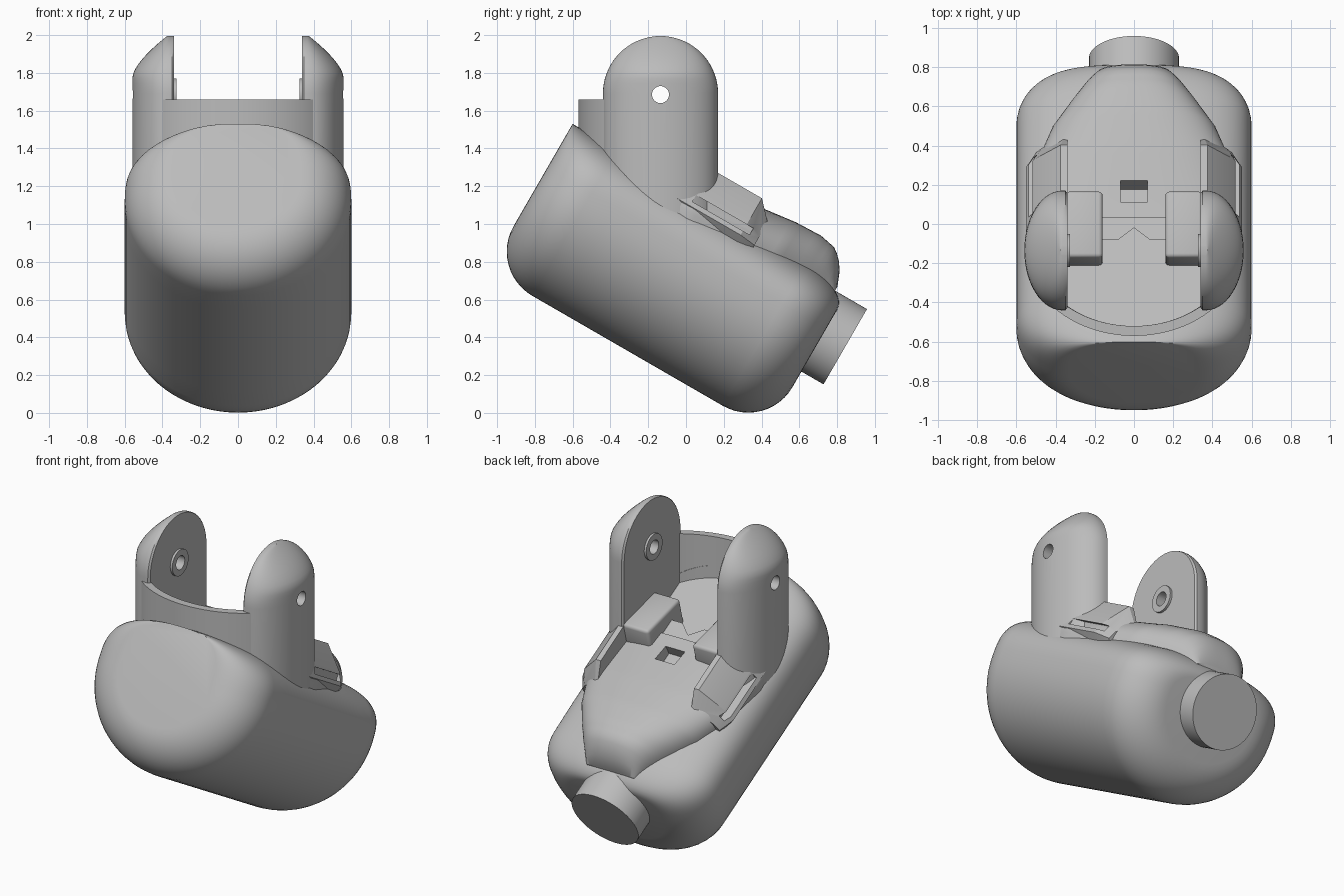
import bpy, bmesh, math
from mathutils import Vector, Matrix

cube = bpy.data.objects.get("Cube")
if cube:
    bpy.data.objects.remove(cube)

C, S = math.cos(math.radians(30)), 0.5
ARM_Y, HOLE_Z = -0.135, 1.685

grey = bpy.data.materials.new("light grey")
grey.use_nodes = True
grey.diffuse_color = (0.5, 0.5, 0.5, 1)
grey.node_tree.nodes["Principled BSDF"].inputs["Base Color"].default_value = (0.5, 0.5, 0.5, 1)


def tilt(x, u, w):
    """Tilted body frame: u runs back and down, w is the deck normal."""
    return Vector((x, u * C + w * S, w * C - u * S))


def finish(name, bm):
    bmesh.ops.recalc_face_normals(bm, faces=bm.faces)
    mesh = bpy.data.meshes.new(name)
    bm.to_mesh(mesh)
    bm.free()
    mesh.materials.append(grey)
    ob = bpy.data.objects.new(name, mesh)
    bpy.context.collection.objects.link(ob)
    return ob


def loft(name, rings):
    """Skin a list of closed rings and cap both ends."""
    bm = bmesh.new()
    vs = [[bm.verts.new(p) for p in r] for r in rings]
    n = len(vs[0])
    for a, b in zip(vs, vs[1:]):
        for i in range(n):
            bm.faces.new((a[i], a[(i + 1) % n], b[(i + 1) % n], b[i]))
    bm.faces.new(vs[0])
    bm.faces.new(vs[-1])
    return finish(name, bm)


def activate(ob):
    bpy.ops.object.select_all(action='DESELECT')
    ob.select_set(True)
    bpy.context.view_layer.objects.active = ob


def cut(ob, cutter):
    m = ob.modifiers.new("cut", 'BOOLEAN')
    m.operation, m.solver, m.object = 'DIFFERENCE', 'EXACT', cutter
    activate(ob)
    bpy.ops.object.modifier_apply(modifier=m.name)


def smooth(ob, angle=35):
    activate(ob)
    bpy.ops.object.shade_smooth_by_angle(angle=math.radians(angle))


def x_cylinder(name, r, x0, x1, n=32):
    angles = [2 * math.pi * i / n for i in range(n)]
    return loft(name, [[(x, ARM_Y + r * math.cos(a), HOLE_Z + r * math.sin(a)) for a in angles]
                       for x in (x0, x1)])


def tilted_box(name, x0, x1, u0, u1, w0, w1):
    return loft(name, [[tilt(x0, u, w0), tilt(x1, u, w0), tilt(x1, u, w1), tilt(x0, u, w1)]
                       for u in (u0, u1)])


def power(v, n):
    return math.copysign(abs(v) ** n, v)


def lerp(table, u):
    for (a, *p), (b, *q) in zip(table, table[1:]):
        if u <= b:
            t = (u - a) / (b - a)
            return [i + (j - i) * t for i, j in zip(p, q)]
    return table[-1][1:]


# Body: round-bottomed tilted capsule with a flat front and filleted ends
def body_ring(u, e, top):
    ring = []
    for i in range(80):
        a = 2 * math.pi * i / 80
        c, s = math.cos(a), math.sin(a)
        if s >= 0:
            x, w = power(c, 2 / 3), 0.7 + (top - 0.7) * power(s, 2 / 3)
        else:
            x, w = c, 0.7 + (0.57 - e) * s
        ring.append(tilt(x * (0.6 - e), u, w))
    return ring


rings = []
R, steps = 0.27, 12
for i in range(steps + 1):
    a = math.pi / 2 * i / steps
    rings.append(body_ring(-1.285 + R * (1 - math.cos(a)), R * (1 - math.sin(a)), 1.025))
for i in range(1, 8):
    rings.append(body_ring(-1.015 + 1.165 * i / 8, 0, 1.025 - 0.02 * i / 8))
for i in range(steps + 1):
    a = math.pi / 2 * i / steps
    rings.append(body_ring(0.15 + R * math.sin(a), R * (1 - math.cos(a)),
                           1.0 - 0.12 * (1 - math.cos(a))))
body = loft("body", rings)

# Raised hood on the back of the deck (u, half width, crown height)
plan = [(-0.78, 0.54, 1.06), (-0.5, 0.55, 1.09), (-0.2, 0.5, 1.14), (0, 0.42, 1.165),
        (0.15, 0.32, 1.17), (0.25, 0.25, 1.15), (0.32, 0.2, 1.08), (0.36, 0.18, 0.98)]
rings = []
for k in range(39):
    u = -0.78 + 0.03 * k
    hw, top = lerp(plan, u)
    arc = [math.pi * i / 32 for i in range(33)]
    ring = [tilt(hw * power(math.cos(a), 0.8), u, 0.93 + (top - 0.93) * power(math.sin(a), 0.8))
            for a in arc]
    rings.append(ring + [tilt(-hw, u, 0.85), tilt(hw, u, 0.85)])
hood = loft("hood", rings)

# Sunken cockpit floor, cut vertically down to a tilted plane
oval = []
for i in range(72):
    a = 2 * math.pi * i / 72
    oval.append((0.5 * math.cos(a), min(0.03, ARM_Y + 0.385 * math.sin(a))))
cockpit = loft("cockpit_cutter", [[(x, y, (0.95 - S * y) / C) for x, y in oval],
                                  [(x, y, 2.2) for x, y in oval]])
cut(body, cockpit)
cut(hood, cockpit)
bpy.data.objects.remove(cockpit)

# Square socket in the hood
socket = tilted_box("socket_cutter", -0.07, 0.07, -0.5, -0.385, 1.02, 1.3)
cut(hood, socket)
bpy.data.objects.remove(socket)

# Curved front wall
outer, inner = [], []
for i in range(33):
    a = math.radians(215 + 110 * i / 32)
    outer.append((0.55 * math.cos(a), ARM_Y + 0.435 * math.sin(a)))
    inner.append((0.505 * math.cos(a), ARM_Y + 0.385 * math.sin(a)))
outline = outer + inner[::-1]
wall = loft("front_wall", [[(x, y, z) for x, y in outline] for z in (1.2, 1.66)])

# Notched plate at the step between floor and hood
notch = [(-0.17, 0.04), (-0.17, -0.08), (-0.08, -0.08), (0, -0.02),
         (0.08, -0.08), (0.17, -0.08), (0.17, 0.04)]
loft("notched_plate", [[(x, y, (w - S * y) / C) for x, y in notch] for w in (1.02, 1.06)])

# Rear neck
circle = [2 * math.pi * i / 64 for i in range(64)]
neck = loft("rear_neck", [[tilt(0.23 * math.cos(a), u, 0.725 + 0.23 * math.sin(a)) for a in circle]
                          for u in (0.3, 0.555)])


# Side arm section: flat inside, thin rim, bulging outside
def arm_ring(z):
    dz = max(0, z - 1.69)
    h = math.sqrt(max(0.305 ** 2 - dz * dz, 0.0004))
    s = min(1, max(0, (z - 1.78) / 0.22))
    d = 0.19 * (1 - s ** 1.5) + 0.004
    arc = [math.pi * i / 28 for i in range(29)]
    ring = [(0.365 + d * math.sin(a), ARM_Y + h * math.cos(a), z) for a in arc]
    return ring + [(0.35, ARM_Y - h, z), (0.34, ARM_Y - h * 0.96, z),
                   (0.34, ARM_Y + h * 0.96, z), (0.35, ARM_Y + h, z)]


levels = [1.0, 1.3, 1.69] + [1.69 + 0.305 * math.sin(math.pi / 2 * i / 18) for i in range(1, 19)]
arm = loft("side_arm", [arm_ring(z) for z in levels])
boss = x_cylinder("pivot_boss", 0.085, 0.325, 0.36)
bore = x_cylinder("bore_cutter", 0.045, 0.2, 0.7)
cut(arm, bore)
cut(boss, bore)
bpy.data.objects.remove(bore)

# Sloped shoulder behind each arm, tapering into the hood
section = [(0.34, 1.185), (0.375, 1.185), (0.51, 1.04), (0.55, 0.96), (0.5, 0.9), (0.34, 0.9)]
end = [(0.34, 1.09), (0.36, 1.09), (0.47, 1.0), (0.5, 0.95), (0.47, 0.9), (0.34, 0.9)]
shoulder = loft("arm_shoulder", [[tilt(x, u, w) for x, w in prof]
                                 for u, prof in ((-0.62, section), (-0.22, section), (-0.13, end))])
slot = tilted_box("slot_cutter", 0.48, 0.65, -0.53, -0.18, 0.985, 1.025)
cut(shoulder, slot)
slot_l = tilted_box("slot_cutter_left", -0.65, -0.48, -0.53, -0.18, 0.985, 1.025)
for s in (slot, slot_l):
    cut(hood, s)
    bpy.data.objects.remove(s)

# Rounded pads on the inside of the arms
bm = bmesh.new()
bmesh.ops.create_cube(bm, size=1, matrix=Matrix.Translation((0.255, -0.025, 1.235))
                      @ Matrix.Rotation(math.radians(-15), 4, 'X')
                      @ Matrix.Diagonal((0.19, 0.35, 0.2, 1)))
bmesh.ops.bevel(bm, geom=bm.edges[:], offset=0.02, segments=3, profile=0.5, affect='EDGES')
pad = finish("inner_pad", bm)

for ob in (body, hood, wall, neck, arm, boss, shoulder, pad):
    smooth(ob, 30)

# Mirror the one-sided parts
for ob in (arm, boss, shoulder, pad):
    ob.modifiers.new("mirror", 'MIRROR').use_axis[0] = True
